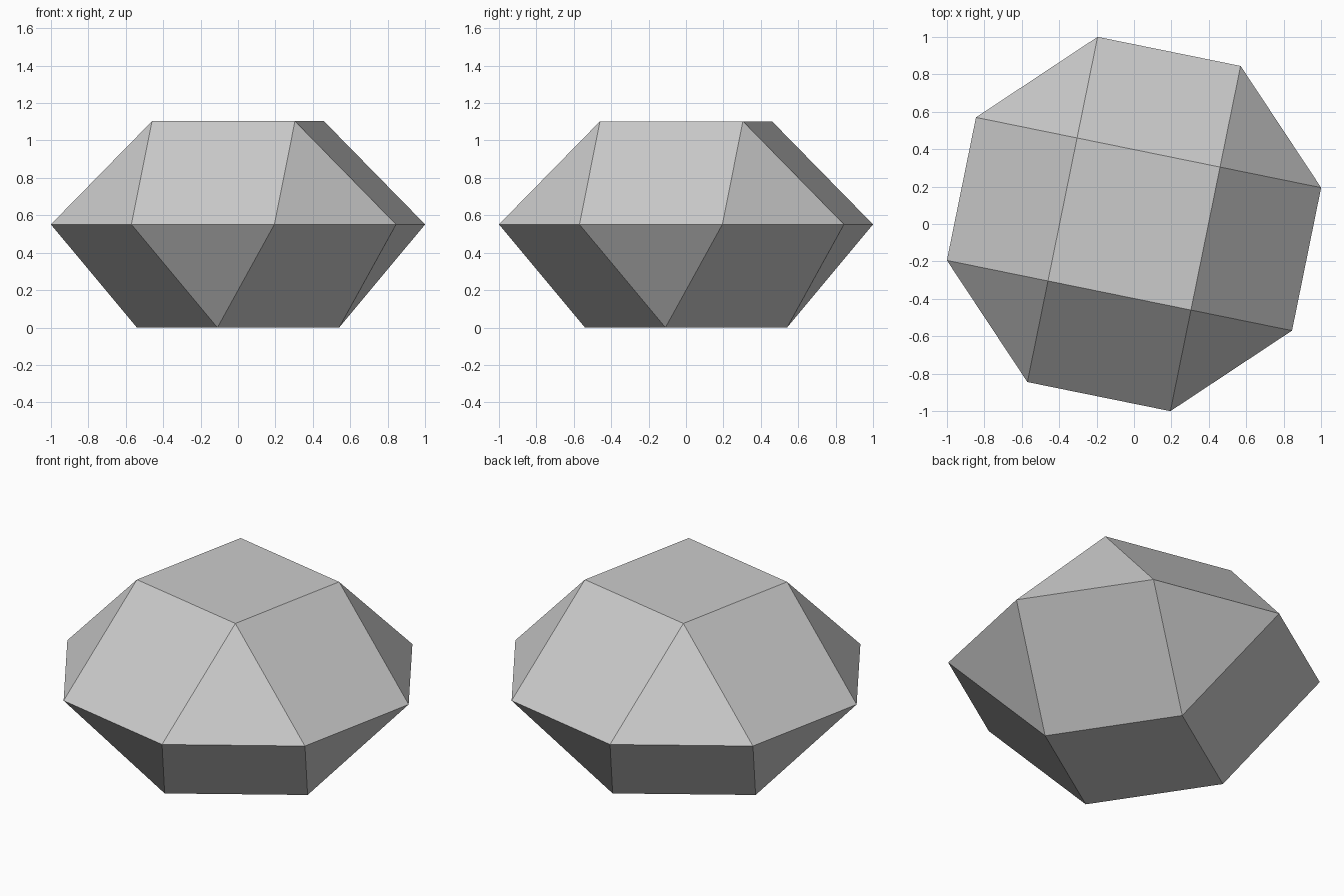
import bpy, bmesh, math

cube = bpy.data.objects.get("Cube")
if cube:
    bpy.data.objects.remove(cube, do_unlink=True)

# Proportions: every edge of the solid has the same length
TURN = math.radians(11)
STEP = math.radians(45)
RADIUS = 1 / math.cos(TURN)
EDGE = 2 * RADIUS * math.sin(STEP / 2)
HEIGHT = EDGE / math.sqrt(2)

grey = bpy.data.materials.new("light grey")
grey.use_nodes = True
colour = (0.6, 0.6, 0.6, 1)
grey.diffuse_color = colour
grey.node_tree.nodes["Principled BSDF"].inputs["Base Color"].default_value = colour

bm = bmesh.new()


def ring(count, radius, start, z):
    angles = [start + math.tau * i / count for i in range(count)]
    return [bm.verts.new((radius * math.cos(a), radius * math.sin(a), z)) for a in angles]


def cupola(girdle, start, z, offset):
    """Square cap joined to the octagon by alternating triangles and squares."""
    cap = ring(4, HEIGHT, start, z)
    bm.faces.new(cap)
    for k in range(4):
        a, b, c = (girdle[(2 * k + offset + i) % 8] for i in range(3))
        bm.faces.new((a, b, cap[k]))
        bm.faces.new((b, c, cap[(k + 1) % 4], cap[k]))


# Octagonal girdle with an upper cap and a lower cap turned by an eighth
girdle = ring(8, RADIUS, TURN, HEIGHT)
cupola(girdle, TURN + STEP / 2, 2 * HEIGHT, 0)
cupola(girdle, TURN - STEP / 2, 0, -1)
bmesh.ops.recalc_face_normals(bm, faces=bm.faces)

mesh = bpy.data.meshes.new("faceted_solid")
bm.to_mesh(mesh)
bm.free()
mesh.materials.append(grey)
solid = bpy.data.objects.new("faceted_solid", mesh)
bpy.context.collection.objects.link(solid)
